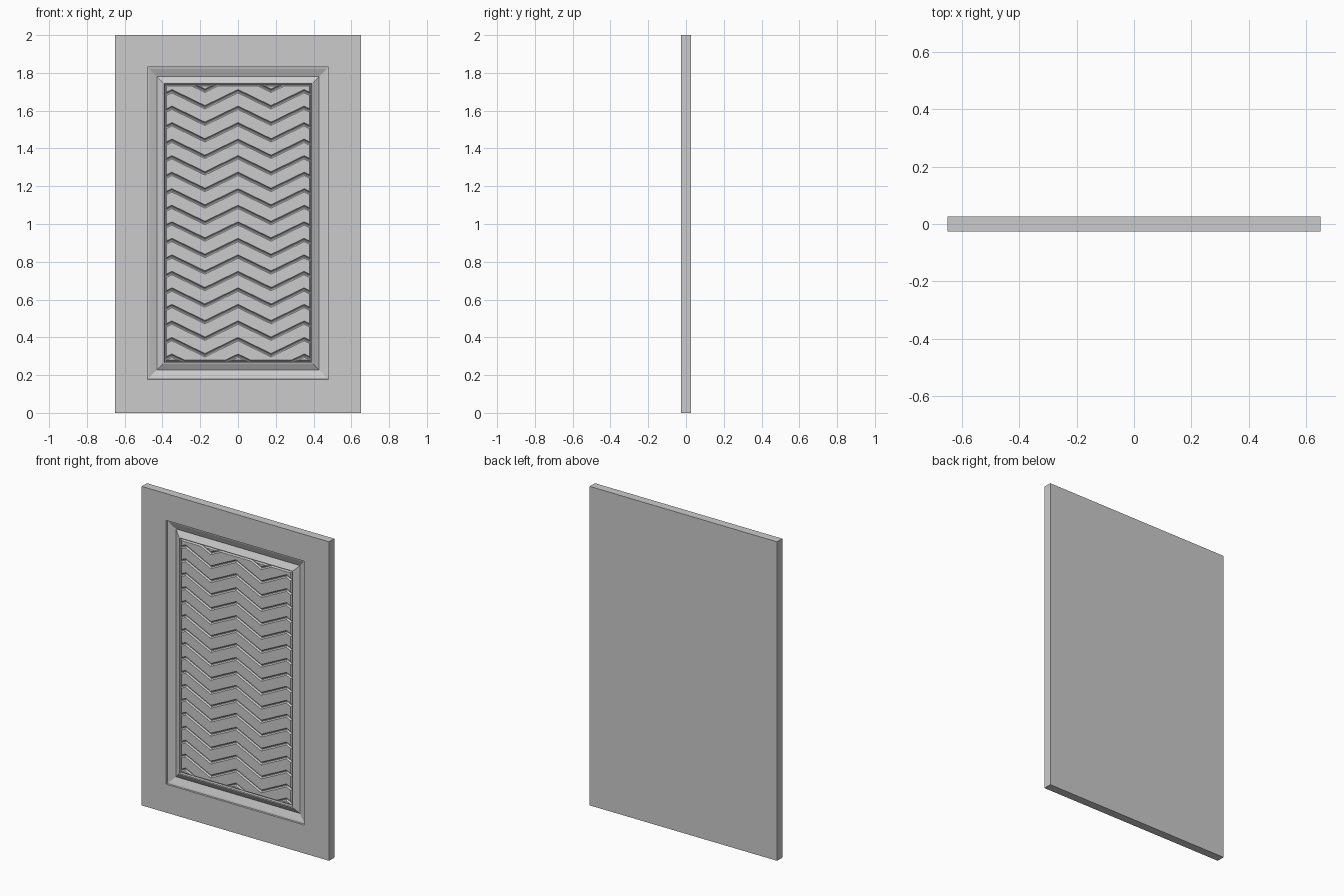
import bpy, bmesh
from mathutils import Vector

if "Cube" in bpy.data.objects:
    bpy.data.objects.remove(bpy.data.objects["Cube"])

CZ = 1.005           # height of the decorated area's centre
FRONT, BACK = -0.026, 0.026
FLOOR, TOP = -0.011, -0.020


def finish(bm, name):
    me = bpy.data.meshes.new(name)
    bm.to_mesh(me)
    bm.free()
    ob = bpy.data.objects.new(name, me)
    bpy.context.collection.objects.link(ob)
    return ob


def rect(bm, hx, z0, z1, y):
    return [bm.verts.new((x, y, z)) for x, z in
            ((-hx, z0), (hx, z0), (hx, z1), (-hx, z1))]


# Door slab: nested rectangles from the back, over the frame, into the moulding
bm = bmesh.new()
loops = [rect(bm, 0.65, 0, 2, BACK), rect(bm, 0.65, 0, 2, FRONT)]
moulding = [(0.480, FRONT), (0.478, -0.018), (0.469, -0.016), (0.430, 0.0),
            (0.396, TOP), (0.391, TOP), (0.387, FLOOR)]
for hx, y in moulding:
    hz = hx + 0.347
    loops.append(rect(bm, hx, CZ - hz, CZ + hz, y))
for a, b in zip(loops, loops[1:]):
    for i in range(4):
        j = (i + 1) % 4
        bm.faces.new((a[i], a[j], b[j], b[i]))
bm.faces.new(loops[0])
bm.faces.new(loops[-1])
bmesh.ops.recalc_face_normals(bm, faces=bm.faces)
finish(bm, "door_slab")

# Chevron bands: zigzag strips clipped to the field, then bevelled up
PITCH, GAP, DROP = 0.0875, 0.005, 0.085
HX, Z0, Z1 = 0.385, CZ - 0.732, CZ + 0.732
xs = [-HX, -0.35, -0.175, 0, 0.175, 0.35, HX]


def zig(x):
    t = (abs(x) / 0.175) % 2
    return -DROP * (t if t <= 1 else 2 - t)


bm = bmesh.new()
for k in range(-1, 18):
    lo = 0.303 + PITCH * k + GAP / 2
    hi = lo + PITCH - GAP
    low = [bm.verts.new((x, FLOOR, lo + zig(x))) for x in xs]
    high = [bm.verts.new((x, FLOOR, hi + zig(x))) for x in xs]
    for i in range(len(xs) - 1):
        bm.faces.new((low[i], low[i + 1], high[i + 1], high[i]))
for z, n in ((Z0, -1), (Z1, 1)):
    bmesh.ops.bisect_plane(bm, geom=bm.verts[:] + bm.edges[:] + bm.faces[:],
                           plane_co=(0, 0, z), plane_no=(0, 0, n), clear_outer=True)
bands = bm.faces[:]
bmesh.ops.inset_region(bm, faces=bands, thickness=0.006, depth=0,
                       use_boundary=True, use_even_offset=True)
tops = {v for f in bands for v in f.verts}
bmesh.ops.translate(bm, verts=list(tops), vec=Vector((0, TOP - FLOOR, 0)))
finish(bm, "chevron_bands")
